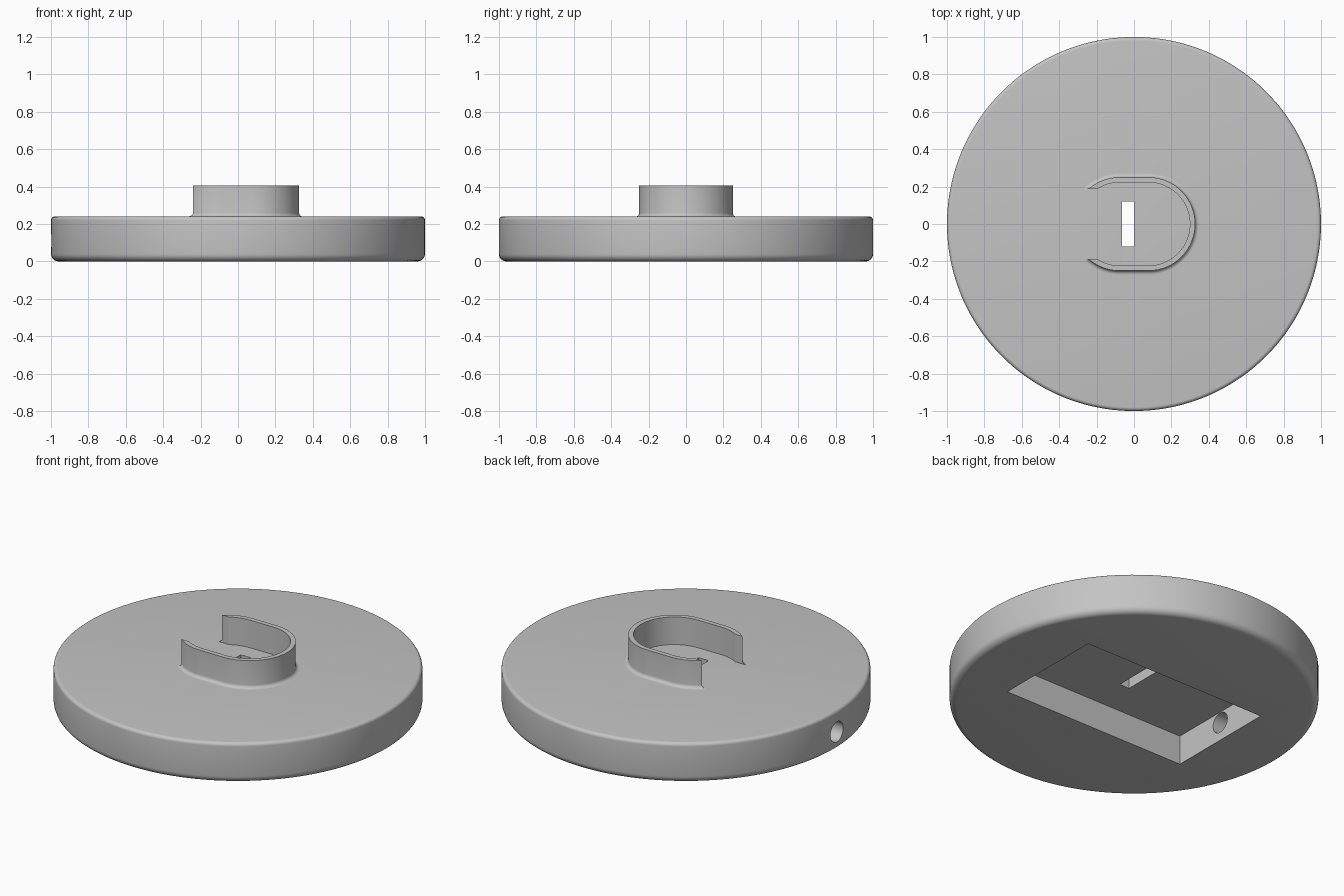
import bpy, bmesh
from math import cos, sin, pi, tau, copysign, radians

if "Cube" in bpy.data.objects:
    bpy.data.objects.remove(bpy.data.objects["Cube"], do_unlink=True)

grey = bpy.data.materials.new("plain grey")
grey.use_nodes = True
grey.diffuse_color = (0.55, 0.55, 0.55, 1)
grey.node_tree.nodes["Principled BSDF"].inputs["Base Color"].default_value = grey.diffuse_color


def swept(name, profile, half_length=0.0, closed=False, segments=128):
    """Sweep a (radius, z) profile round a circle or a stretched oval."""
    bm = bmesh.new()
    angles = [(i + 0.5) * tau / segments for i in range(segments)]
    rings = [[bm.verts.new((r * cos(a) + copysign(half_length, cos(a)), r * sin(a), z))
              for a in angles] for r, z in profile]
    pairs = list(zip(rings, rings[1:]))
    if closed:
        pairs.append((rings[-1], rings[0]))
    else:
        bm.faces.new(rings[0])
        bm.faces.new(rings[-1])
    for low, high in pairs:
        for i in range(segments):
            j = (i + 1) % segments
            bm.faces.new((low[i], low[j], high[j], high[i]))
    bmesh.ops.recalc_face_normals(bm, faces=bm.faces)
    mesh = bpy.data.meshes.new(name)
    bm.to_mesh(mesh)
    bm.free()
    mesh.materials.append(grey)
    obj = bpy.data.objects.new(name, mesh)
    bpy.context.collection.objects.link(obj)
    return obj


def box(name, low, high):
    centre = [(a + b) / 2 for a, b in zip(low, high)]
    bpy.ops.mesh.primitive_cube_add(size=1, location=centre)
    obj = bpy.context.object
    obj.name = name
    obj.scale = [b - a for a, b in zip(low, high)]
    obj.data.materials.append(grey)
    return obj


def activate(obj):
    bpy.ops.object.select_all(action='DESELECT')
    obj.select_set(True)
    bpy.context.view_layer.objects.active = obj


def cut(obj, cutter):
    cutter.hide_render = True
    bpy.context.view_layer.update()
    mod = obj.modifiers.new("cut", 'BOOLEAN')
    mod.operation = 'DIFFERENCE'
    mod.solver = 'EXACT'
    mod.object = cutter
    activate(obj)
    bpy.ops.object.modifier_apply(modifier=mod.name)
    bpy.data.objects.remove(cutter, do_unlink=True)


def fillet(r, z, radius, start, steps=6):
    return [(r + radius * cos(start + pi / 2 * i / steps),
             z + radius * sin(start + pi / 2 * i / steps)) for i in range(steps + 1)]


# Round base with softened rims
HEIGHT, TOP, BOTTOM = 0.24, 0.02, 0.04
base = swept("round_base",
             fillet(1 - BOTTOM, BOTTOM, BOTTOM, -pi / 2) + fillet(1 - TOP, HEIGHT - TOP, TOP, 0))

# Underside pocket, slot through the top, and cable hole in the side
cut(base, box("pocket_cutter", (-0.61, -0.34, -0.1), (0.61, 0.34, 0.175)))
cut(base, box("slot_cutter", (-0.065, -0.12, 0.1), (0, 0.12, 0.3)))
bpy.ops.mesh.primitive_cylinder_add(vertices=48, radius=0.06, depth=0.7,
                                    location=(-0.85, 0, 0.11), rotation=(0, pi / 2, 0))
hole = bpy.context.object
hole.data.materials.append(grey)
cut(base, hole)

# Oval collar with a flared foot, open on one end
FLARE = 0.02
foot = [(0.25 + FLARE - FLARE * sin(a), HEIGHT + FLARE - FLARE * cos(a))
        for a in [pi / 2 * i / 5 for i in range(6)]]
collar = swept("oval_collar",
               [(0.222, 0.23), (0.25 + FLARE, 0.23)] + foot + [(0.25, 0.405), (0.222, 0.405)],
               half_length=0.077, closed=True, segments=96)
cut(collar, box("opening_cutter", (-0.5, -0.19, 0.2), (0, 0.19, 0.5)))

for part in (base, collar):
    activate(part)
    bpy.ops.object.shade_smooth_by_angle(angle=radians(30))
